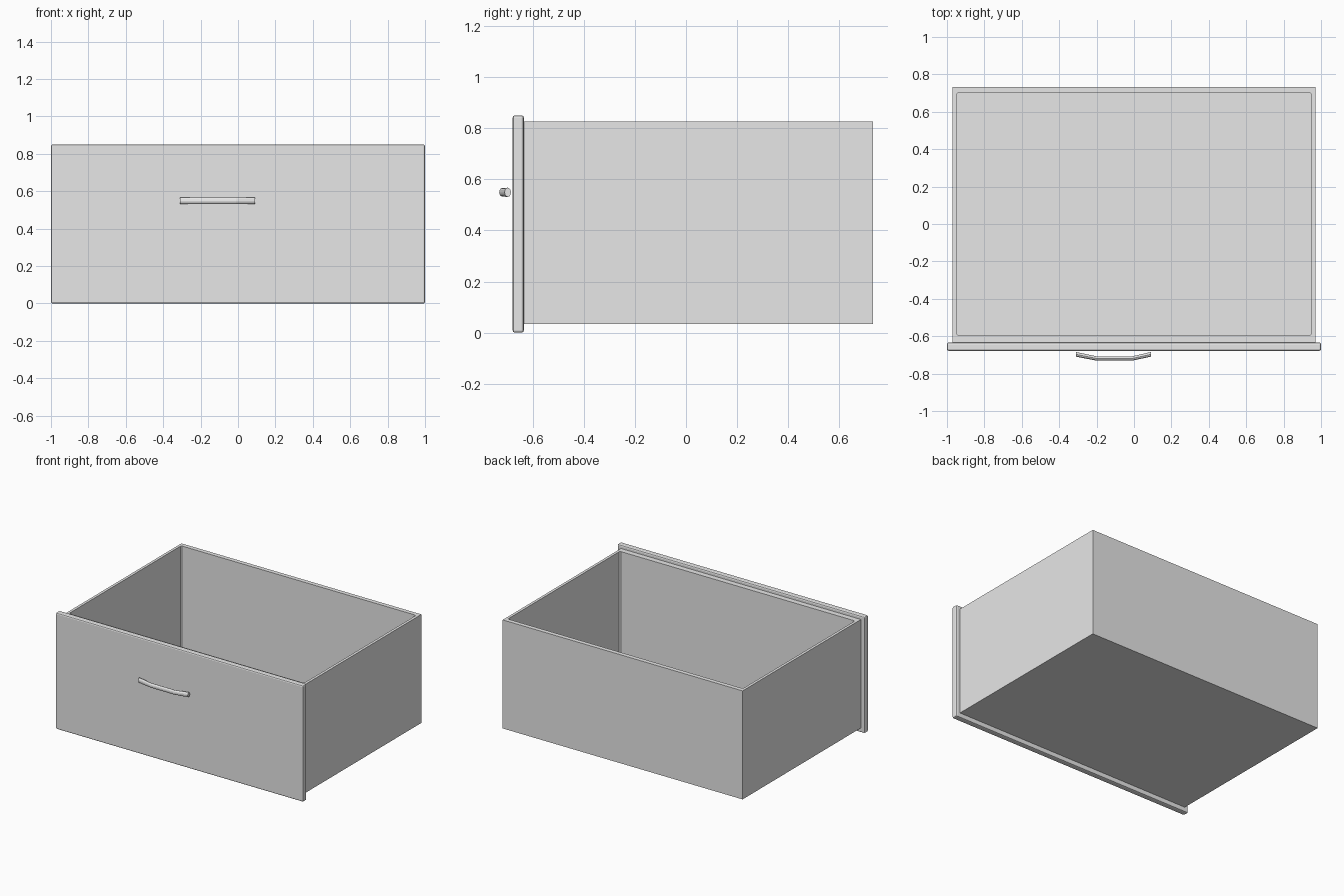
import bpy, bmesh, math

cube = bpy.data.objects.get("Cube")
if cube:
    bpy.data.objects.remove(cube, do_unlink=True)

grey = bpy.data.materials.new("plain grey")
grey.use_nodes = True
grey.diffuse_color = (0.8, 0.8, 0.8, 1)
grey.node_tree.nodes["Principled BSDF"].inputs["Base Color"].default_value = (0.8, 0.8, 0.8, 1)


def add_object(name, bm):
    bmesh.ops.recalc_face_normals(bm, faces=bm.faces)
    mesh = bpy.data.meshes.new(name)
    bm.to_mesh(mesh)
    bm.free()
    mesh.materials.append(grey)
    obj = bpy.data.objects.new(name, mesh)
    bpy.context.collection.objects.link(obj)
    return obj


def box(bm, low, high):
    verts = bmesh.ops.create_cube(bm, size=1)["verts"]
    for v in verts:
        for i in range(3):
            v.co[i] = low[i] if v.co[i] < 0 else high[i]


# Front panel with softened edges
bm = bmesh.new()
box(bm, (-1, -0.678, 0), (1, -0.634, 0.85))
bmesh.ops.bevel(bm, geom=bm.edges[:], offset=0.009, segments=2, profile=0.5, affect="EDGES")
add_object("front_panel", bm)

# Open tray: outline rings joined from the outer base over the rim to the inner floor
BASE, RIM, FLOOR = 0.033, 0.826, 0.06
outer = (-0.97, 0.97, -0.634, 0.732)
inner = (-0.95, 0.95, -0.594, 0.70)


def ring(bm, bounds, z, cut):
    x0, x1, y0, y1 = bounds
    points = []
    for x, y, sx, sy, x_first in ((x0, y0, 1, 1, False), (x1, y0, -1, 1, True),
                                  (x1, y1, -1, -1, False), (x0, y1, 1, -1, True)):
        pair = [(x, y + sy * cut), (x + sx * cut, y)]
        points += pair[::-1] if x_first else pair
    return [bm.verts.new((x, y, z)) for x, y in points]


bm = bmesh.new()
rings = [ring(bm, outer, BASE, 0), ring(bm, outer, RIM, 0),
         ring(bm, inner, RIM, 0.008), ring(bm, inner, FLOOR, 0.008)]
for a, b in zip(rings, rings[1:]):
    for i in range(8):
        j = (i + 1) % 8
        bm.faces.new((a[i], a[j], b[j], b[i]))
bm.faces.new(rings[0][::-1])
bm.faces.new(rings[-1])
bmesh.ops.remove_doubles(bm, verts=bm.verts[:], dist=0.0001)
add_object("drawer_tray", bm)

# Bowed bar handle, swept along a short path
SIDES = 12
path = [(-0.31, -0.697, 1), (-0.20, -0.719, 0.92), (-0.01, -0.719, 0.92), (0.09, -0.697, 1)]
bm = bmesh.new()
loops = []
for x, y, scale in path:
    loops.append([bm.verts.new((x, y + 0.0125 * scale * math.cos(math.tau * i / SIDES),
                                0.549 + 0.018 * scale * math.sin(math.tau * i / SIDES)))
                  for i in range(SIDES)])
for a, b in zip(loops, loops[1:]):
    for i in range(SIDES):
        j = (i + 1) % SIDES
        bm.faces.new((a[i], a[j], b[j], b[i]))
bm.faces.new(loops[0][::-1])
bm.faces.new(loops[-1])
add_object("handle", bm)
